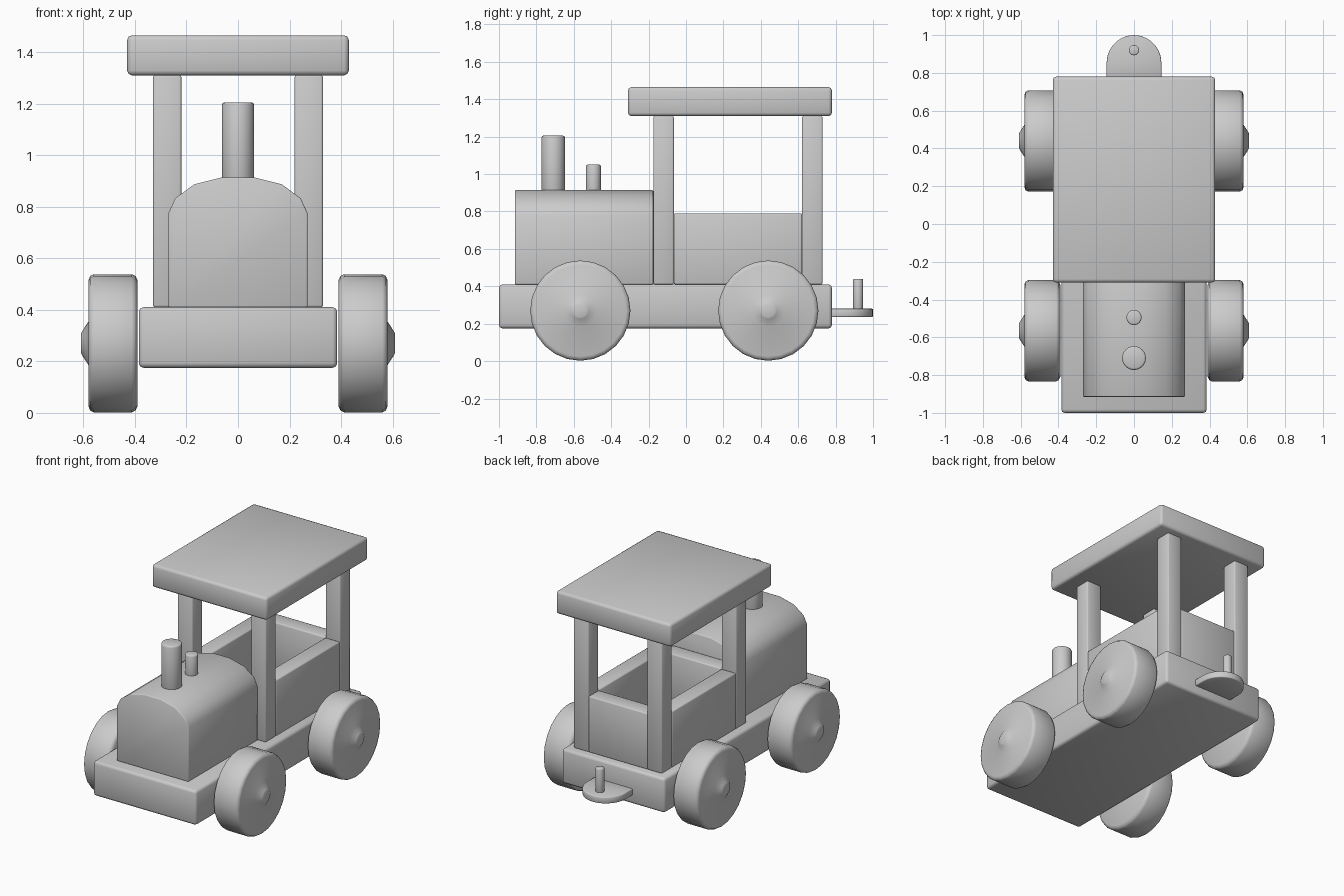
import bpy
import bmesh
from math import pi, sin, cos
from mathutils import Matrix

if "Cube" in bpy.data.objects:
    bpy.data.objects.remove(bpy.data.objects["Cube"])

wood = bpy.data.materials.new("plain_grey")
wood.use_nodes = True
GREY = (0.6, 0.6, 0.6, 1)
wood.diffuse_color = GREY
wood.node_tree.nodes["Principled BSDF"].inputs["Base Color"].default_value = GREY


def finish(name, bm, bevel=0.0):
    """Turn a bmesh into a smooth part with softened edges."""
    if bevel:
        sharp = [e for e in bm.edges if e.calc_face_angle(0) > 0.9]
        bmesh.ops.bevel(bm, geom=sharp, offset=bevel, segments=2,
                        profile=0.5, affect='EDGES')
    bmesh.ops.recalc_face_normals(bm, faces=bm.faces)
    mesh = bpy.data.meshes.new(name)
    bm.to_mesh(mesh)
    bm.free()
    mesh.materials.append(wood)
    mesh.shade_smooth()
    obj = bpy.data.objects.new(name, mesh)
    bpy.context.collection.objects.link(obj)
    return obj


def box(name, x, y, z, bevel=0.012):
    bm = bmesh.new()
    bmesh.ops.create_cube(bm, size=1)
    for v in bm.verts:
        for i, (low, high) in enumerate((x, y, z)):
            v.co[i] = low if v.co[i] < 0 else high
    return finish(name, bm, bevel)


def prism(name, points, offset, bevel):
    """Extrude a closed outline of 3D points along offset."""
    bm = bmesh.new()
    face = bm.faces.new([bm.verts.new(p) for p in points])
    top = bmesh.ops.extrude_face_region(bm, geom=[face], use_keep_orig=True)
    moved = [g for g in top["geom"] if isinstance(g, bmesh.types.BMVert)]
    bmesh.ops.translate(bm, verts=moved, vec=offset)
    bmesh.ops.recalc_face_normals(bm, faces=bm.faces)
    return finish(name, bm, bevel)


def peg(name, y, radius, low, high, bevel=0.01):
    bm = bmesh.new()
    bmesh.ops.create_cone(bm, cap_ends=True, segments=24, radius1=radius,
                          radius2=radius, depth=high - low,
                          matrix=Matrix.Translation((0, y, (low + high) / 2)))
    return finish(name, bm, bevel)


def wheel(name, side, y, z):
    """Spin a half profile (distance out, radius) about the axle."""
    profile = [(0.39, 0), (0.39, 0.245), (0.398, 0.261), (0.412, 0.268),
               (0.56, 0.268), (0.574, 0.261), (0.58, 0.245), (0.58, 0.085),
               (0.606, 0.045), (0.61, 0.035), (0.61, 0)]
    bm = bmesh.new()
    verts = [bm.verts.new((side * x, y, z + r)) for x, r in profile]
    edges = [bm.edges.new(pair) for pair in zip(verts, verts[1:])]
    bmesh.ops.spin(bm, geom=verts + edges, cent=(0, y, z), axis=(1, 0, 0),
                   angle=2 * pi, steps=24, use_merge=True)
    bmesh.ops.remove_doubles(bm, verts=bm.verts, dist=0.0005)
    return finish(name, bm)


# Chassis and roof
box("chassis", (-0.385, 0.385), (-1, 0.78), (0.175, 0.41), 0.018)
box("roof", (-0.43, 0.43), (-0.31, 0.78), (1.31, 1.465), 0.018)

# Engine hood with a rounded top
half = [(0.27, 0.41), (0.27, 0.775), (0.243, 0.833), (0.17, 0.887), (0.062, 0.914)]
outline = half + [(-x, z) for x, z in reversed(half)]
prism("engine_hood", [(x, -0.915, z) for x, z in outline], (0, 0.74, 0), 0.006)
peg("chimney", -0.71, 0.063, 0.85, 1.205)
peg("small_pipe", -0.495, 0.04, 0.85, 1.05, 0.008)

# Posts, side walls and wheels, mirrored left and right
for side, label in ((1, "left"), (-1, "right")):
    x = sorted((side * 0.22, side * 0.33))
    box(f"front_post_{label}", x, (-0.175, -0.065), (0.41, 1.31), 0.008)
    box(f"rear_post_{label}", x, (0.62, 0.73), (0.41, 1.31), 0.008)
    box(f"side_wall_{label}", x, (-0.065, 0.62), (0.41, 0.79), 0.008)
    wheel(f"front_wheel_{label}", side, -0.565, 0.27)
    wheel(f"rear_wheel_{label}", side, 0.44, 0.27)

# Cab end walls
box("front_wall", (-0.22, 0.22), (-0.175, -0.065), (0.41, 0.79), 0.008)
box("rear_wall", (-0.22, 0.22), (0.62, 0.73), (0.41, 0.79), 0.008)

# Tow hitch: round-ended plate with an upright pin
arc = [(0.145 * cos(pi * i / 14), 0.855 + 0.145 * sin(pi * i / 14), 0.235)
       for i in range(15)]
prism("hitch_plate", [(0.145, 0.77, 0.235)] + arc + [(-0.145, 0.77, 0.235)],
      (0, 0, 0.045), 0.006)
peg("hitch_pin", 0.92, 0.027, 0.25, 0.44, 0.006)
